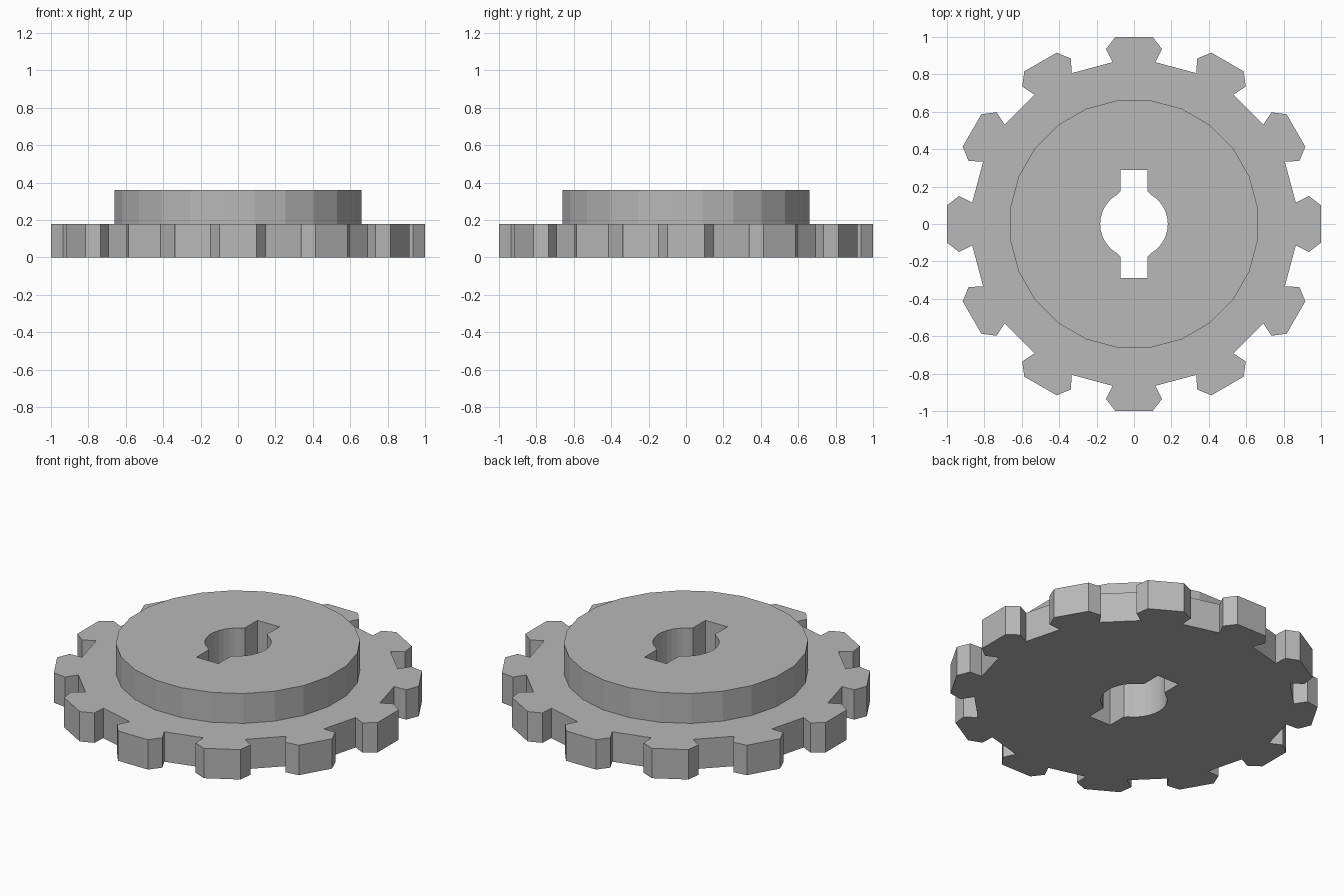
import bpy, bmesh
from math import sin, cos, radians, tau

cube = bpy.data.objects.get("Cube")
if cube:
    bpy.data.objects.remove(cube, do_unlink=True)

TEETH = 12
PLATE_TOP, HUB_TOP = 0.18, 0.36


def polar(r, a):
    return (r * cos(a), r * sin(a))


def rotate(p, a):
    return (p[0] * cos(a) - p[1] * sin(a), p[0] * sin(a) + p[1] * cos(a))


# Toothed outline: one flared tooth pointing along +x, repeated around
half = [(0.865, 0.115), (0.935, 0.15), (1.0, 0.1)]
tooth = [(x, -y) for x, y in half] + half[::-1]
gear = [rotate(p, i * tau / TEETH) for i in range(TEETH) for p in tooth]

# Raised round hub with flats on the axes
hub = [polar(0.667, (i + 0.5) * tau / 24) for i in range(24)]

# Bore with two opposite keyways
arc = [polar(0.181, radians(a)) for a in range(-60, 61, 10)]
side = [(0.073, -0.29), (0.073, -0.173)] + arc + [(0.073, 0.173), (0.073, 0.29)]
bore = side + [(-x, -y) for x, y in side]

bm = bmesh.new()


def ring(points, z):
    """Closed loop of edges at height z."""
    verts = [bm.verts.new((x, y, z)) for x, y in points]
    edges = [bm.edges.new((v, verts[i - 1])) for i, v in enumerate(verts)]
    return verts, edges


def wall(low, high):
    a, b = low[0], high[0]
    for i in range(len(a)):
        bm.faces.new((a[i - 1], a[i], b[i], b[i - 1]))


def cap(outer, inner, up):
    bmesh.ops.triangle_fill(bm, edges=outer[1] + inner[1], use_beauty=True,
                            normal=(0, 0, up))


gear_low, gear_high = ring(gear, 0), ring(gear, PLATE_TOP)
hub_low, hub_high = ring(hub, PLATE_TOP), ring(hub, HUB_TOP)
bore_low, bore_high = ring(bore, 0), ring(bore, HUB_TOP)

wall(gear_low, gear_high)
wall(hub_low, hub_high)
wall(bore_low, bore_high)
cap(gear_low, bore_low, -1)
cap(gear_high, hub_low, 1)
cap(hub_high, bore_high, 1)
bmesh.ops.recalc_face_normals(bm, faces=bm.faces[:])

mesh = bpy.data.meshes.new("sprocket")
bm.to_mesh(mesh)
bm.free()
sprocket = bpy.data.objects.new("sprocket", mesh)
bpy.context.collection.objects.link(sprocket)

# Plain grey metal
grey = bpy.data.materials.new("grey")
grey.use_nodes = True
color = (0.48, 0.48, 0.48, 1)
grey.diffuse_color = color
for node in grey.node_tree.nodes:
    if node.type == "BSDF_PRINCIPLED":
        node.inputs["Base Color"].default_value = color
mesh.materials.append(grey)
